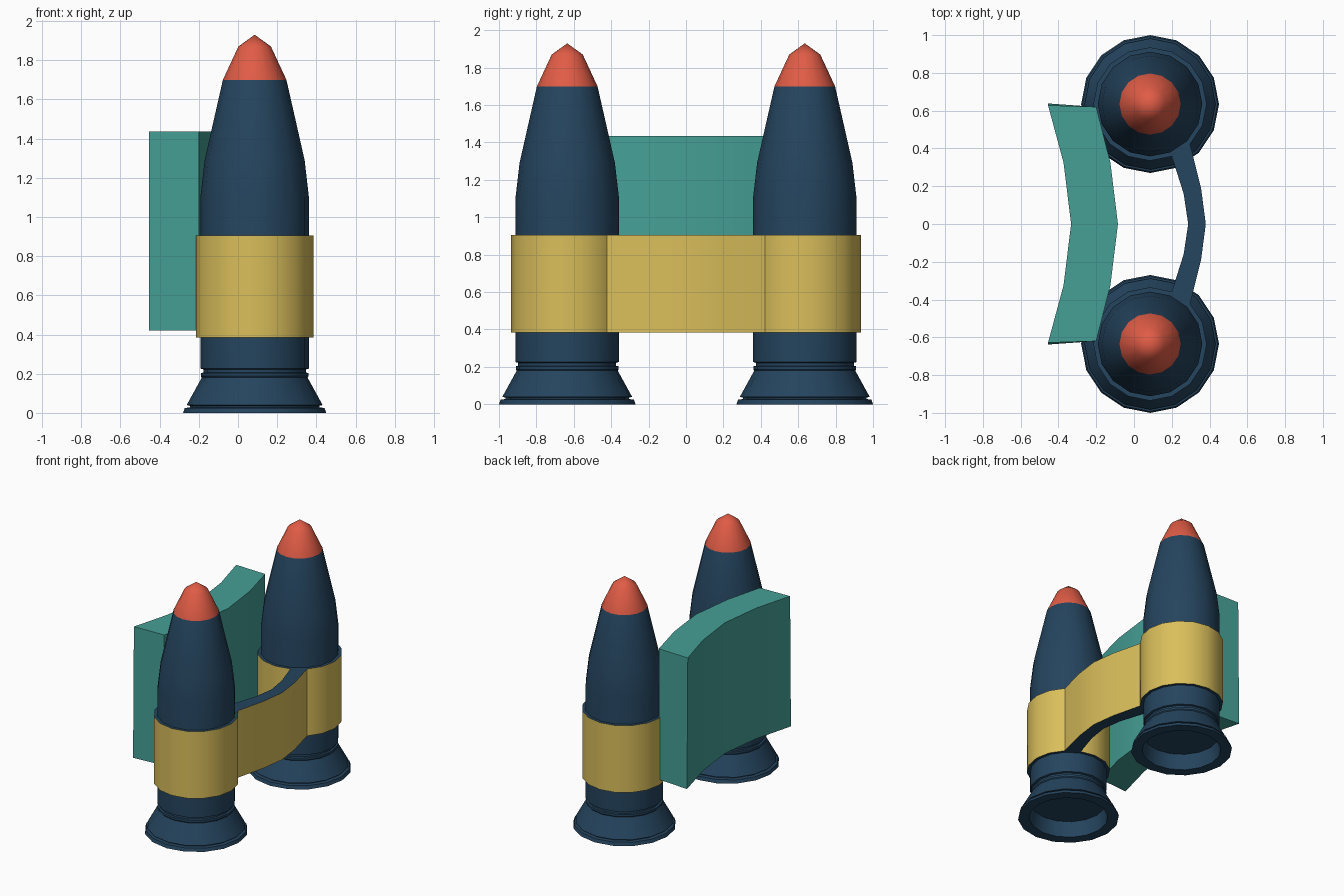
import bpy, bmesh, math

if "Cube" in bpy.data.objects:
    bpy.data.objects.remove(bpy.data.objects["Cube"])


def material(name, rgb):
    m = bpy.data.materials.new(name)
    m.diffuse_color = (*rgb, 1)
    m.use_nodes = True
    m.node_tree.nodes["Principled BSDF"].inputs["Base Color"].default_value = m.diffuse_color
    return m


NAVY = material("navy", (0.018, 0.058, 0.112))
YELLOW = material("yellow", (0.70, 0.52, 0.105))
RED = material("red", (0.75, 0.107, 0.061))
TEAL = material("teal", (0.060, 0.352, 0.305))
SIDES, CX, CY = 16, 0.085, 0.635


def finish(bm, name, mats, rule, location=(0, 0, 0)):
    bmesh.ops.recalc_face_normals(bm, faces=bm.faces)
    for f in bm.faces:
        f.material_index = rule(f)
    me = bpy.data.meshes.new(name)
    bm.to_mesh(me)
    bm.free()
    for m in mats:
        me.materials.append(m)
    ob = bpy.data.objects.new(name, me)
    ob.location = location
    bpy.context.collection.objects.link(ob)
    bpy.ops.object.select_all(action='DESELECT')
    ob.select_set(True)
    bpy.context.view_layer.objects.active = ob
    bpy.ops.object.shade_smooth_by_angle(angle=math.radians(32))
    return ob


def lathe(profile, closed=False):
    """Revolve an (r, z) profile around z."""
    bm = bmesh.new()
    rings = []
    for r, z in profile:
        if r == 0:
            rings.append([bm.verts.new((0, 0, z))] * SIDES)
        else:
            rings.append([bm.verts.new((r * math.cos(a), r * math.sin(a), z))
                          for a in (i * math.tau / SIDES for i in range(SIDES))])
    pairs = list(zip(rings, rings[1:]))
    if closed:
        pairs.append((rings[-1], rings[0]))
    for a, b in pairs:
        for i in range(SIDES):
            j = (i + 1) % SIDES
            bm.faces.new(list(dict.fromkeys((a[i], a[j], b[j], b[i]))))
    return bm


def bowed_slab(outer, inner, z0, z1, top_outer=None):
    """Slab whose plan is two (x, y>=0) edges mirrored in y."""
    def row(pts, z):
        full = pts + [(x, -y) for x, y in reversed(pts) if y > 0]
        return [bm.verts.new((x, y, z)) for x, y in full]
    bm = bmesh.new()
    rows = [row(outer, z0), row(inner, z0), row(inner, z1), row(top_outer or outer, z1)]
    for k in range(4):
        a, b = rows[k], rows[(k + 1) % 4]
        for i in range(len(a) - 1):
            bm.faces.new((a[i], a[i + 1], b[i + 1], b[i]))
    for i in (0, -1):
        bm.faces.new([r[i] for r in rows])
    return bm


# Rocket: hollow nozzle, grooves, straight body, ogive and red tip
rocket = [(0, 0.12), (0.27, 0.12), (0.285, 0), (0.365, 0), (0.357, 0.025),
          (0.33, 0.028), (0.33, 0.036), (0.347, 0.04), (0.27, 0.18), (0.275, 0.187),
          (0.275, 0.203), (0.262, 0.206), (0.262, 0.222), (0.277, 0.226),
          (0.277, 1.1), (0.255, 1.29), (0.212, 1.48), (0.162, 1.70),
          (0.083, 1.87), (0, 1.93)]
# Band: yellow walls, navy rims
band = [(0.26, 0.385), (0.30, 0.385), (0.30, 0.905), (0.26, 0.905)]


def wall_rule(f):
    return 1 if abs(f.normal.z) < 0.5 else 0


for side, s in (("back", 1), ("front", -1)):
    finish(lathe(rocket), side + "_rocket", [NAVY, RED],
           lambda f: int(f.calc_center_median().z > 1.70), (CX, s * CY, 0))
    finish(lathe(band, True), side + "_band", [NAVY, YELLOW], wall_rule, (CX, s * CY, 0))

# Bowed strap joining the two bands
finish(bowed_slab([(0.297, 0.423), (0.355, 0.19), (0.38, 0)],
                  [(0.20, 0.358), (0.263, 0.16), (0.287, 0)], 0.385, 0.905),
       "joining_strap", [NAVY, YELLOW], wall_rule)

# Bowed back panel
finish(bowed_slab([(-0.455, 0.638), (-0.373, 0.325), (-0.333, 0)],
                  [(-0.20, 0.62), (-0.125, 0.325), (-0.085, 0)], 0.42, 1.435,
                  [(-0.455, 0.628), (-0.373, 0.325), (-0.333, 0)]),
       "back_panel", [TEAL], lambda f: 0)
